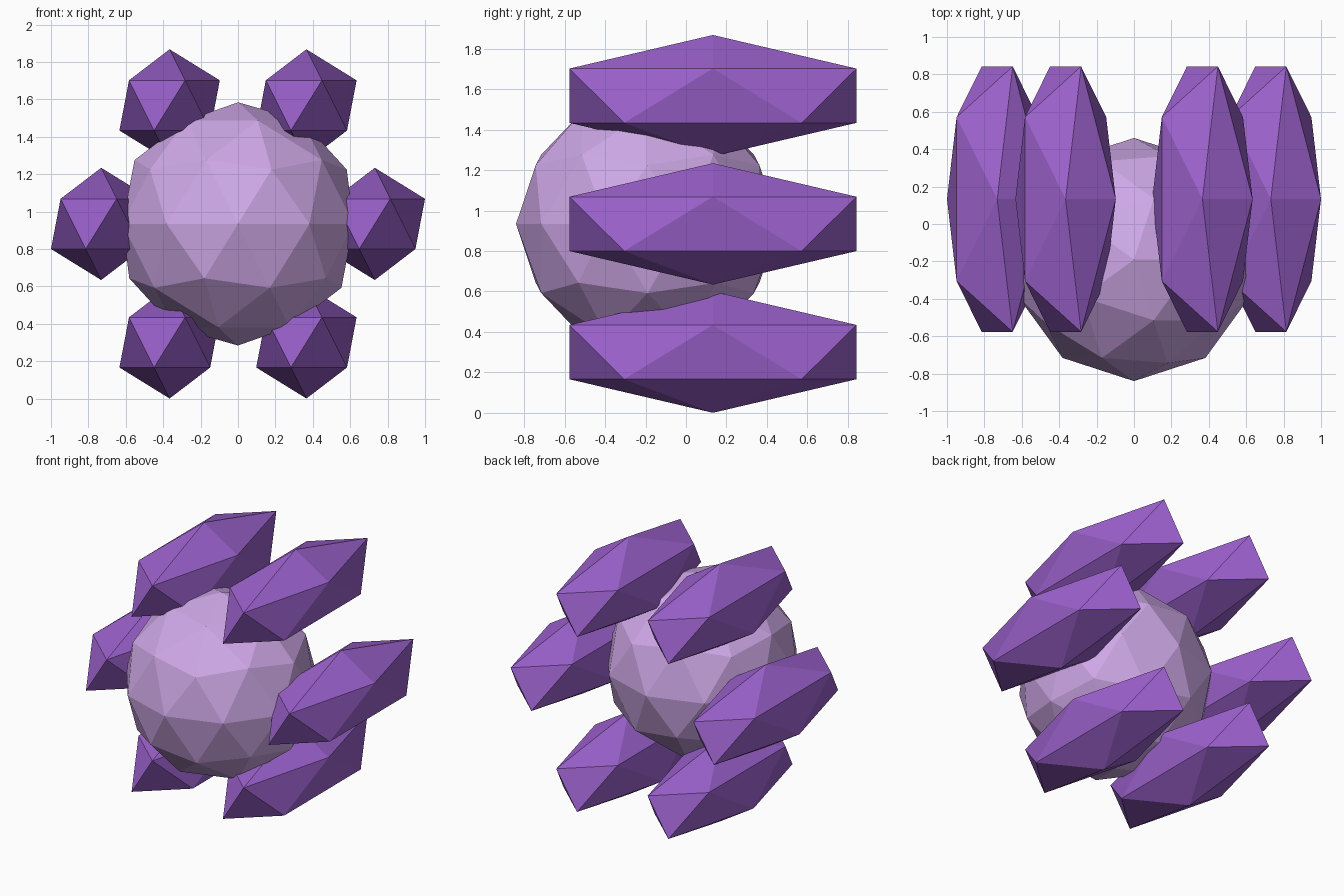
import bpy
from math import cos, sin, pi

if "Cube" in bpy.data.objects:
    bpy.data.objects.remove(bpy.data.objects["Cube"])

CENTER_Z = 0.934


def material(name, color):
    m = bpy.data.materials.new(name)
    m.diffuse_color = (*color, 1)
    m.use_nodes = True
    m.node_tree.nodes["Principled BSDF"].inputs["Base Color"].default_value = m.diffuse_color
    return m


def ball(name, level, location, size, mat):
    bpy.ops.mesh.primitive_ico_sphere_add(subdivisions=level, radius=1, location=location)
    ob = bpy.context.object
    ob.name = name
    ob.scale = size
    bpy.ops.object.transform_apply(location=False, rotation=False, scale=True)
    ob.data.materials.append(mat)
    return ob


lilac = material("lilac", (0.62, 0.39, 0.80))
purple = material("purple", (0.33, 0.12, 0.61))

# Faceted central core, set slightly forward
ball("core", 2, (0, -0.19, CENTER_Z), (0.65, 0.65, 0.65), lilac)

# Ring of six long gems, all facing the same way
for i in range(6):
    a = i * pi / 3
    ball(f"petal_{i + 1}", 1,
         (0.7315 * cos(a), 0.133, CENTER_Z + 0.7315 * sin(a)),
         (0.3, 0.834, 0.3), purple)
